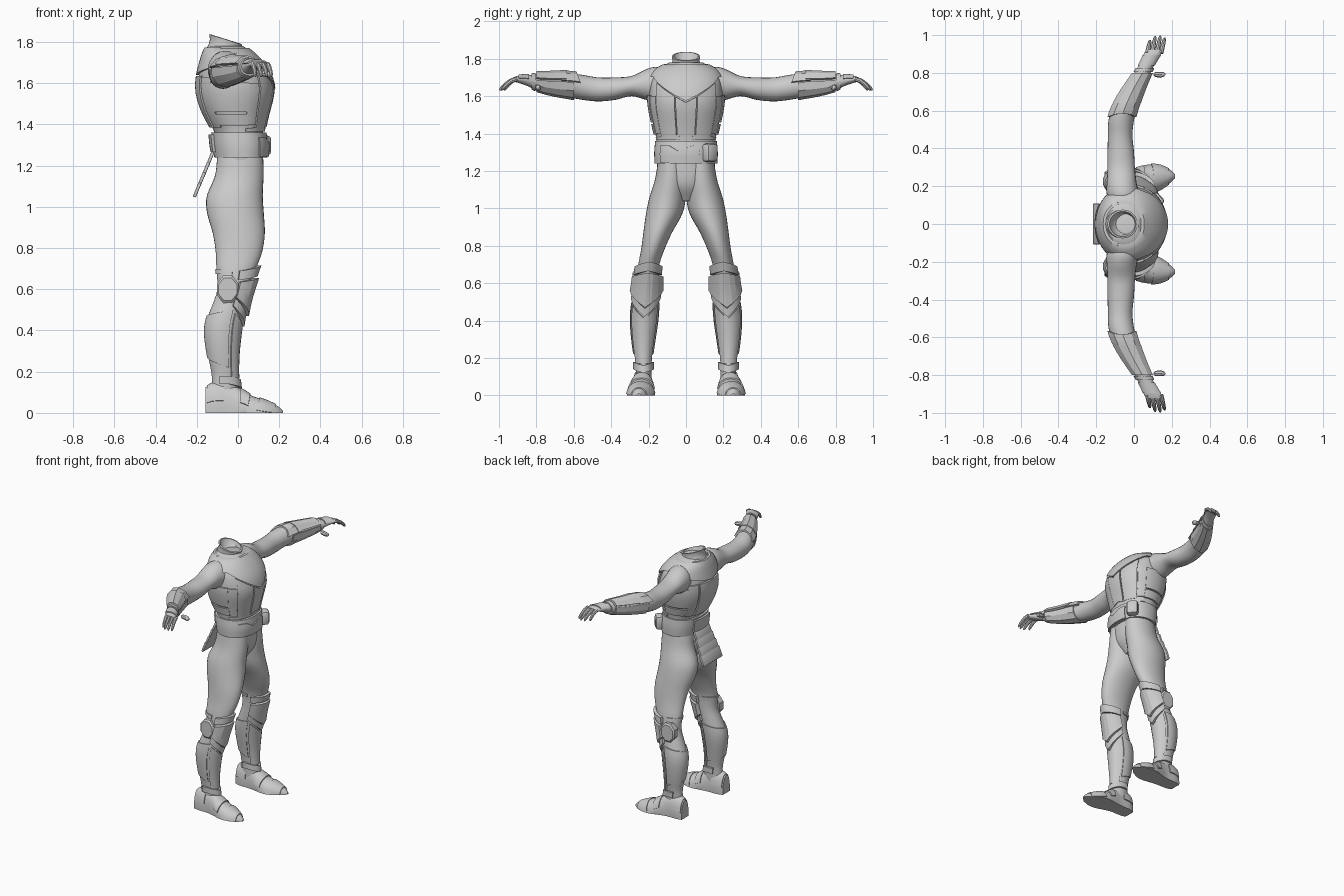
import bpy, bmesh, math
from mathutils import Vector

if "Cube" in bpy.data.objects:
    bpy.data.objects.remove(bpy.data.objects["Cube"])

grey = bpy.data.materials.new("plain_grey")
grey.diffuse_color = (0.6, 0.6, 0.6, 1)
grey.use_nodes = True
grey.node_tree.nodes["Principled BSDF"].inputs["Base Color"].default_value = grey.diffuse_color


def make(name, verts, faces, mirror=False, angle=35):
    me = bpy.data.meshes.new(name)
    me.from_pydata(verts, [], faces)
    bm = bmesh.new()
    bm.from_mesh(me)
    bmesh.ops.recalc_face_normals(bm, faces=bm.faces)
    bm.to_mesh(me)
    bm.free()
    ob = bpy.data.objects.new(name, me)
    bpy.context.collection.objects.link(ob)
    me.materials.append(grey)
    bpy.ops.object.select_all(action='DESELECT')
    ob.select_set(True)
    bpy.context.view_layer.objects.active = ob
    bpy.ops.object.shade_smooth_by_angle(angle=math.radians(angle))
    if mirror:
        m = ob.modifiers.new("mirror", 'MIRROR')
        m.use_axis = (False, True, False)
        m.use_mirror_merge = False
    return ob


def skin(name, rings, **kw):
    """Closed tube through equal rings, capped at both ends."""
    n = len(rings[0])
    verts = [p for r in rings for p in r]
    faces = [(i * n + j, i * n + (j + 1) % n, (i + 1) * n + (j + 1) % n, (i + 1) * n + j)
             for i in range(len(rings) - 1) for j in range(n)]
    faces += [tuple(range(n)), tuple(range(len(verts) - n, len(verts)))]
    return make(name, verts, faces, **kw)


class Surface:
    """Smooth body form: rows of (h, low1, high1, low2, high2) along one axis."""

    def __init__(self, axis, rows, power=2.0):
        self.axis, self.rows, self.p = axis, sorted(rows), power

    def section(self, h):
        R = self.rows
        h = min(max(h, R[0][0]), R[-1][0])
        i = next(k for k in range(len(R) - 1) if h <= R[k + 1][0])
        a, b = R[i], R[i + 1]
        d = b[0] - a[0]
        t = (h - a[0]) / d
        p, q = R[max(i - 1, 0)], R[min(i + 2, len(R) - 1)]
        out = []
        for k in range(1, 5):
            m0 = (b[k] - p[k]) / (b[0] - p[0]) * d
            m1 = (q[k] - a[k]) / (q[0] - a[0]) * d
            out.append((2*t**3 - 3*t*t + 1) * a[k] + (t**3 - 2*t*t + t) * m0
                       + (3*t*t - 2*t**3) * b[k] + (t**3 - t*t) * m1)
        return out

    def at(self, h, ang, off=0.0):
        l1, h1, l2, h2 = self.section(h)
        e = 2 / self.p
        C, S = math.cos(ang), math.sin(ang)
        u = (l1 + h1) / 2 + ((h1 - l1) / 2 + off) * math.copysign(abs(C) ** e, C)
        v = (l2 + h2) / 2 + ((h2 - l2) / 2 + off) * math.copysign(abs(S) ** e, S)
        return {'z': (u, v, h), 'y': (u, h, v), 'x': (h, u, max(v, 0))}[self.axis]

    def loft(self, name, steps=30, n=32, **kw):
        a, b = self.rows[0][0], self.rows[-1][0]
        return skin(name, [[self.at(a + (b - a) * i / steps, 2 * math.pi * j / n)
                            for j in range(n)] for i in range(steps + 1)], **kw)

    def plate(self, name, a0, a1, low, high, off=0.01, nu=12, nv=6, **kw):
        """Raised plate over an angle range (degrees); low/high are numbers or rules of angle."""
        f = lambda x, a: x(a) if callable(x) else x
        us = [0] + [i / nu for i in range(nu + 1)] + [1]
        vs = [0] + [i / nv for i in range(nv + 1)] + [1]
        verts, W = [], len(vs)
        for i, u in enumerate(us):
            a = a0 + (a1 - a0) * u
            for j, v in enumerate(vs):
                edge = i in (0, len(us) - 1) or j in (0, W - 1)
                lo, hi = f(low, a), f(high, a)
                verts.append(self.at(lo + (hi - lo) * v, math.radians(a), -0.004 if edge else off))
        faces = [(i * W + j, (i + 1) * W + j, (i + 1) * W + j + 1, i * W + j + 1)
                 for i in range(len(us) - 1) for j in range(W - 1)]
        return make(name, verts, faces, **kw)


def tube(name, pts, radii, n=8, **kw):
    rings = []
    for i, p in enumerate(pts):
        d = (Vector(pts[min(i + 1, len(pts) - 1)]) - Vector(pts[max(i - 1, 0)])).normalized()
        s = d.cross(Vector((0, 0, 1))).normalized()
        t = s.cross(d)
        rings.append([Vector(p) + radii[i] * (s * math.cos(k * 2 * math.pi / n)
                      + t * math.sin(k * 2 * math.pi / n)) for k in range(n)])
    return skin(name, rings, **kw)


def block(name, loc, size, rot=(0, 0, 0), bevel=0.012, **kw):
    bm = bmesh.new()
    bmesh.ops.create_cube(bm, size=1)
    bmesh.ops.scale(bm, vec=size, verts=bm.verts)
    bmesh.ops.bevel(bm, geom=bm.edges[:], offset=bevel, segments=2, affect='EDGES', profile=0.5)
    bm.verts.index_update()
    vs, fs = [v.co.copy() for v in bm.verts], [[v.index for v in f.verts] for f in bm.faces]
    bm.free()
    ob = make(name, vs, fs, **kw)
    ob.location, ob.rotation_euler = loc, rot
    return ob


# Torso
torso = Surface('z', [(1.04, -.07, .06, -.05, .05), (1.12, -.11, .11, -.13, .13),
    (1.22, -.10, .122, -.153, .153), (1.36, -.115, .122, -.157, .157),
    (1.45, -.16, .14, -.175, .175), (1.52, -.185, .158, -.19, .19), (1.58, -.195, .165, -.197, .197),
    (1.65, -.188, .145, -.193, .193), (1.70, -.175, .112, -.182, .182),
    (1.745, -.162, .07, -.15, .15), (1.78, -.145, .025, -.09, .09)], 2.15)
torso.loft("torso", 36, 48)

# Neck stump with a slanted rim and hollow top
neck = []
for z, r in ((1.72, .10), (1.765, .082), (1.79, .076), (1.812, .08), (1.814, .07), (1.785, .06), (1.765, .03)):
    neck.append([(-.06 + r * math.cos(a), r * .95 * math.sin(a), z - .31 * r * math.cos(a))
                 for a in [k * math.pi / 16 for k in range(32)]])
skin("neck", neck)

# Vest: collar, chest panels, rib straps and back plate
vee = lambda a: 1.575 + .13 * min(abs(a) / 62, 1)
torso.plate("front_collar", -75, 75, vee, 1.77, .016, 28, 8)
torso.plate("back_collar", 105, 255, lambda a: 1.64 + .05 * abs(a - 180) / 75, 1.772, .014, 24)
for s, side in ((1, "left"), (-1, "right")):
    torso.plate(side + "_shoulder_edge", s * 75, s * 105, 1.715, 1.77, .016, 6)
    torso.plate(side + "_chest_panel", s * 16, s * 50, 1.385, lambda a: vee(a) - .008, .01)
    torso.plate(side + "_flank_panel", s * 52, s * 72, 1.40, lambda a: 1.60, .007)
    torso.plate(side + "_back_panel", s * 128, s * 150, 1.385, 1.63, .008)
    for k in range(3):
        z = 1.395 + k * .065
        torso.plate(side + "_rib_strap", s * 70, s * 128, z, z + .055 + .012 * k, .011)
torso.plate("breast_plate", -14, 14, lambda a: 1.395 - .012 * abs(a) / 14, lambda a: vee(a) - .008, .013)
torso.plate("spine_plate", 152, 208, 1.385, 1.635, .014)
torso.plate("vest_hem", -75, 75, 1.365, lambda a: 1.395 - .015 * abs(a) / 75, .008, 24, 2)

# Belt, buckle, pouches
belt = Surface('z', [(1.24, -.115, .142, -.168, .168), (1.30, -.125, .146, -.17, .17),
                     (1.36, -.13, .138, -.165, .165)], 2.3)
belt.loft("belt", 6, 40)
belt.plate("belt_wrap", -50, 22, lambda a: 1.243, lambda a: 1.335 - .03 * max(0, 1 - abs(a + 10) / 18), .007, 20)
belt.plate("belt_back_clasp", 155, 205, 1.265, 1.35, .014)
block("belt_pouch", (.12, .128, 1.298), (.06, .075, .098), (0, 0, .75), .018)

# Layered tail guard behind the hips
for k in range(4):
    block("tail_guard_plate", (-.135 - .021 * k, 0, 1.232 - .05 * k), (.016, .17 + .015 * k, .075),
          (0, .38, 0), .005)

# Legs
leg = Surface('z', [(.06, -.12, 0, .185, .265), (.12, -.128, .005, .185, .268), (.18, -.127, -.002, .185, .27),
    (.28, -.145, 0, .172, .284), (.38, -.158, .01, .157, .293), (.45, -.152, .02, .15, .292),
    (.53, -.122, .035, .148, .28), (.60, -.10, .055, .148, .267), (.70, -.105, .088, .142, .255),
    (.78, -.108, .117, .115, .24), (.87, -.122, .13, .075, .228), (.97, -.15, .125, .02, .214),
    (1.05, -.152, .12, .002, .198), (1.15, -.112, .124, 0, .167), (1.25, -.10, .122, 0, .15)])
leg.loft("leg", 44, 32, mirror=True)

# Knee guard, side disc, shin and ankle armour
peak = lambda base, rise, w=75: (lambda a: base + rise * min(abs(a) / w, 1))
leg.plate("knee_top_band", -80, 80, peak(.665, -.02), peak(.715, -.025), .02, 16, 2, mirror=True)
leg.plate("knee_guard", -75, 75, peak(.47, .09), peak(.655, -.02), .03, 8, 4, mirror=True, angle=20)
leg.plate("knee_lower_band", -75, 75, peak(.42, .10), peak(.465, .09), .016, 16, 2, mirror=True)
leg.plate("knee_back_band", 100, 260, .675, .695, .006, 12, 2, mirror=True)
leg.plate("shin_plate", -60, 60, .17, peak(.41, .09), .008, 8, 8, mirror=True, angle=20)
leg.plate("calf_plate", 70, 290, lambda a: .27 - .05 * abs(a - 180) / 110,
          lambda a: .47 + .03 * abs(a - 180) / 110, .007, 20, 8, mirror=True)
leg.plate("ankle_band", -110, 110, peak(.12, .02), peak(.16, .02), .014, 18, 2, mirror=True)
disc = []
for y, r in ((.235, .06), (.278, .062), (.287, .052)):
    disc.append([(-.05 + r * .92 * math.cos(a), y, .60 + r * 1.15 * math.sin(a))
                 for a in [math.pi / 8 + k * math.pi / 4 for k in range(8)]])
skin("knee_side_disc", disc, mirror=True)

# Boots
foot = Surface('x', [(-.157, .195, .275, -.1, .125), (-.12, .183, .283, -.1, .142), (-.04, .18, .285, -.1, .14),
    (.02, .172, .30, -.1, .112), (.07, .166, .314, -.1, .082), (.12, .172, .316, -.1, .066),
    (.17, .20, .30, -.08, .045), (.20, .225, .28, -.05, .028), (.218, .243, .262, -.01, .01)], 2.2)
foot.loft("boot", 28, 32, mirror=True)
foot.plate("boot_instep_band", 20, 160, .01, lambda a: .045 + .015 * math.sin(math.radians(a)), .007, 14, 2, mirror=True)
foot.plate("boot_toe_cap", 15, 165, lambda a: .085 + .02 * math.sin(math.radians(a)), .185, .005, 14, 6, mirror=True)
foot.plate("boot_heel_guard", 15, 165, -.15, -.07, .006, 14, 4, mirror=True)

# Arms
arm = Surface('y', [(.08, -.12, .01, 1.60, 1.74), (.16, -.145, .025, 1.575, 1.757), (.21, -.145, .015, 1.58, 1.745),
    (.29, -.14, .005, 1.60, 1.708), (.38, -.14, 0, 1.58, 1.70), (.47, -.138, -.008, 1.572, 1.70),
    (.55, -.135, .0, 1.58, 1.713), (.62, -.113, .02, 1.592, 1.722), (.72, -.055, .055, 1.61, 1.718),
    (.80, .002, .088, 1.632, 1.716), (.85, .03, .112, 1.655, 1.712), (.90, .052, .143, 1.672, 1.708),
    (.925, .063, .155, 1.678, 1.70)])
arm.loft("arm_and_palm", 40, 24, mirror=True)

# Bracers
arm.plate("bracer_upper", 20, 160, lambda a: .555 + .03 * math.sin(math.radians(a)), .665, .014, 4, 3,
          mirror=True, angle=15)
arm.plate("bracer_top", 25, 155, .64, .80, .018, 4, 4, mirror=True, angle=15)
arm.plate("bracer_under", 165, 375, .60, .80, .010, 6, 4, mirror=True, angle=15)
arm.plate("wrist_band", 0, 360, .805, .825, .008, 20, 2, mirror=True)
arm.plate("hand_guard", 20, 160, .84, .895, .007, 8, 2, mirror=True)

# Fingers and thumb
for x0, x1, tip in ((.070, .085, .972), (.095, .113, .993), (.120, .140, .996), (.143, .163, .985)):
    tube("finger", [(x0 + (x1 - x0) * t, .905 + (tip - .905) * t, 1.692 - .01 * t - .05 * t * t)
                    for t in (0, .35, .65, .9, 1)], [.012, .012, .0105, .009, .004], mirror=True)
tube("thumb", [(.105, .793, 1.652), (.115, .792, 1.649), (.14, .79, 1.645), (.157, .793, 1.641), (.165, .795, 1.64)],
     [.006, .014, .016, .013, .005], mirror=True)
